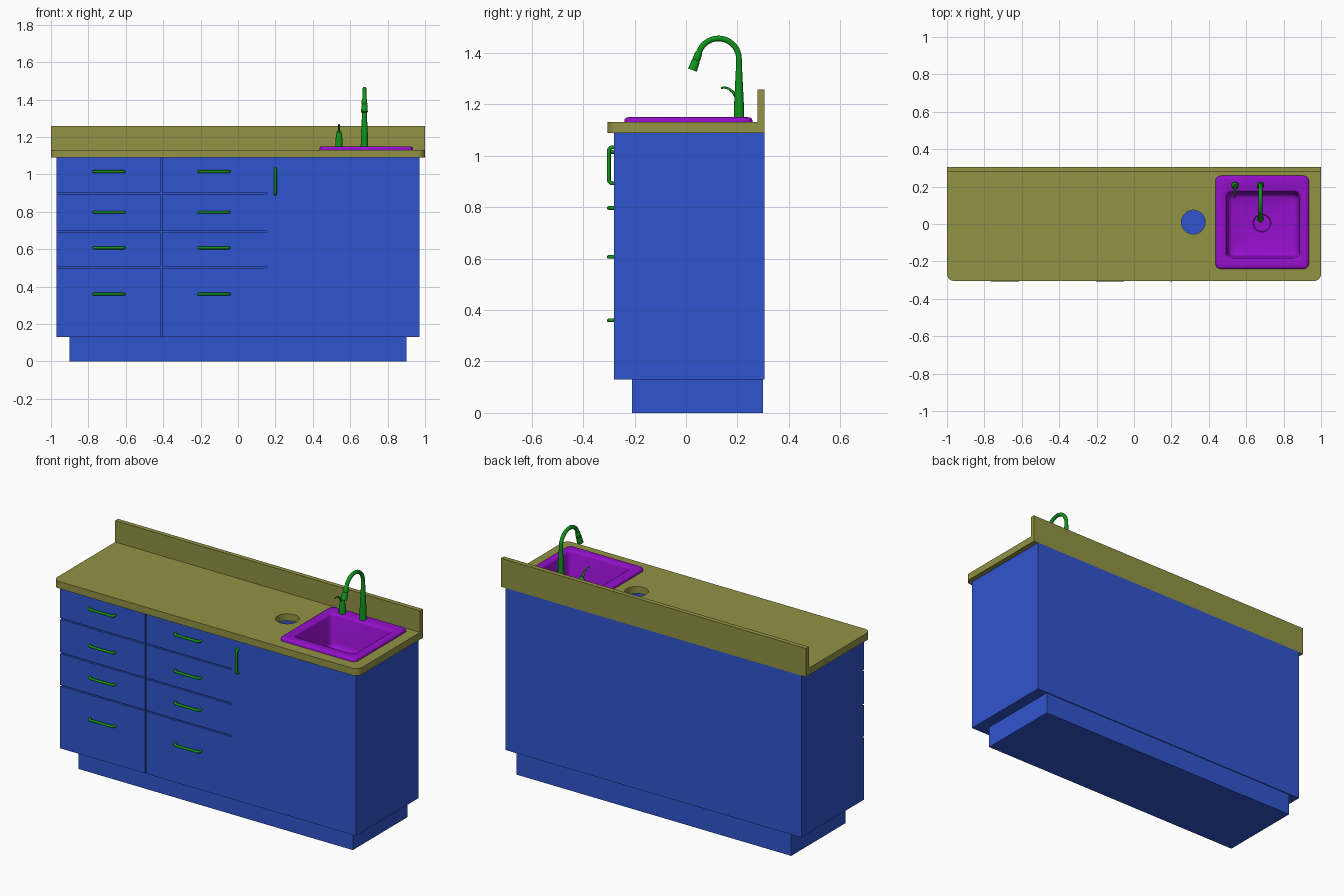
import bpy, bmesh, math
from math import sin, cos, pi

if "Cube" in bpy.data.objects:
    bpy.data.objects.remove(bpy.data.objects["Cube"])


def material(name, rgb):
    m = bpy.data.materials.new(name)
    m.diffuse_color = (*rgb, 1)
    m.use_nodes = True
    m.node_tree.nodes["Principled BSDF"].inputs["Base Color"].default_value = m.diffuse_color
    return m


BLUE = material("cabinet_blue", (0.03, 0.09, 0.62))
OLIVE = material("counter_olive", (0.29, 0.29, 0.06))
PURPLE = material("sink_purple", (0.3, 0.005, 0.6))
GREEN = material("metal_green", (0.005, 0.3, 0.01))


def link(name, data, mat):
    ob = bpy.data.objects.new(name, data)
    bpy.context.collection.objects.link(ob)
    data.materials.append(mat)
    return ob


def from_bmesh(name, bm, mat):
    bmesh.ops.recalc_face_normals(bm, faces=bm.faces)
    me = bpy.data.meshes.new(name)
    bm.to_mesh(me)
    bm.free()
    return link(name, me, mat)


def select(ob):
    bpy.ops.object.select_all(action='DESELECT')
    ob.select_set(True)
    bpy.context.view_layer.objects.active = ob


def box(name, x0, x1, y0, y1, z0, z1, mat, open_top=False):
    bm = bmesh.new()
    bmesh.ops.create_cube(bm, size=1)
    for v in bm.verts:
        v.co = ((x0 + x1) / 2 + v.co.x * (x1 - x0),
                (y0 + y1) / 2 + v.co.y * (y1 - y0),
                (z0 + z1) / 2 + v.co.z * (z1 - z0))
    if open_top:
        top = [f for f in bm.faces if f.calc_center_median().z > z1 - 1e-4]
        bmesh.ops.delete(bm, geom=top, context='FACES_ONLY')
    return from_bmesh(name, bm, mat)


def round_rect(cx, cy, hx, hy, r, n=6):
    corners = ((1, 1, 0), (-1, 1, 1), (-1, -1, 2), (1, -1, 3))
    return [(cx + sx * (hx - r) + r * cos((q + i / n) * pi / 2),
             cy + sy * (hy - r) + r * sin((q + i / n) * pi / 2))
            for sx, sy, q in corners for i in range(n + 1)]


def tube(name, points, radii, mat):
    cu = bpy.data.curves.new(name, 'CURVE')
    cu.dimensions = '3D'
    cu.bevel_depth = 1
    cu.bevel_resolution = 4
    cu.use_fill_caps = True
    sp = cu.splines.new('POLY')
    sp.points.add(len(points) - 1)
    for p, co, r in zip(sp.points, points, radii):
        p.co = (*co, 1)
        p.radius = r
    ob = link(name, cu, mat)
    select(ob)
    bpy.ops.object.convert(target='MESH')
    bpy.ops.object.shade_smooth_by_angle(angle=math.radians(40))
    return ob


# Cabinet: open-topped carcass, plinth, drawer fronts and door
FRONT, PANEL = -0.28, -0.268
box("carcass", -0.97, 0.97, PANEL, 0.306, 0.13, 1.09, BLUE, open_top=True)
box("plinth", -0.9, 0.9, -0.21, 0.30, 0, 0.13, BLUE)
rows = [0.13, 0.502, 0.694, 0.898, 1.09]
g = 0.004
for c, (x0, x1) in enumerate(((-0.97, -0.41 - g), (-0.41 + g, 0.155))):
    for r in range(4):
        z0 = rows[r] + (g if r else 0)
        z1 = rows[r + 1] - (g if r < 3 else 0)
        box(f"drawer_front_{c}_{r}", x0, x1, FRONT, PANEL, z0, z1, BLUE)
box("door_front", 0.155, 0.97, FRONT, PANEL, 0.13, 1.09, BLUE)


# Pull handles: bar with rounded bends into the front
def handle(name, x, z, half, vertical=False):
    prof = [(-half, FRONT + 0.004)]
    b = 0.014
    prof += [(-half + b - b * cos(a), -0.286 - b * sin(a))
             for a in (i * pi / 10 for i in range(6))]
    prof += [(-u, y) for u, y in reversed(prof)]
    pts = [(x, y, z + u) if vertical else (x + u, y, z) for u, y in prof]
    tube(name, pts, [0.0075] * len(pts), GREEN)


for c, x in enumerate((-0.69, -0.128)):
    for r, z in enumerate((0.36, 0.607, 0.797, 1.015)):
        handle(f"drawer_handle_{c}_{r}", x, z, 0.081)
handle("door_handle", 0.2, 0.963, 0.07, vertical=True)

# Countertop: filled outline with round waste hole and sink opening
r = 0.04
outline = [(1, 0.28), (-1, 0.28)]
outline += [(-1 + r - r * cos(a), -0.305 + r - r * sin(a)) for a in (i * pi / 16 for i in range(9))]
outline += [(1 - r + r * sin(a), -0.305 + r - r * cos(a)) for a in (i * pi / 16 for i in range(9))]
waste = [(0.317 + 0.064 * cos(i * pi / 20), 0.01 + 0.064 * sin(i * pi / 20)) for i in range(40)]
opening = round_rect(0.685, 0.008, 0.235, 0.235, 0.03)
cu = bpy.data.curves.new("countertop", 'CURVE')
cu.dimensions = '2D'
cu.fill_mode = 'BOTH'
cu.extrude = 0.021
for loop in (outline, waste, opening):
    sp = cu.splines.new('POLY')
    sp.points.add(len(loop) - 1)
    for p, (x, y) in zip(sp.points, loop):
        p.co = (x, y, 0, 1)
    sp.use_cyclic_u = True
top = link("countertop", cu, OLIVE)
top.location.z = 1.11
select(top)
bpy.ops.object.convert(target='MESH')
bpy.ops.object.shade_smooth_by_angle(angle=math.radians(30))
box("backsplash", -1, 1, 0.278, 0.305, 1.089, 1.258, OLIVE)

# Sink: rounded-rectangle rings lofted from rim to floor
rings = [  # cx, cy, half x, half y, corner radius, z
    (0.685, 0.009, 0.250, 0.249, 0.030, 1.128),
    (0.685, 0.009, 0.250, 0.249, 0.030, 1.138),
    (0.685, 0.009, 0.247, 0.246, 0.028, 1.145),
    (0.685, 0.009, 0.240, 0.239, 0.024, 1.149),
    (0.685, 0.009, 0.230, 0.229, 0.020, 1.150),
    (0.690, -0.005, 0.207, 0.187, 0.030, 1.150),
    (0.690, -0.005, 0.200, 0.180, 0.030, 1.147),
    (0.690, -0.005, 0.196, 0.176, 0.030, 1.138),
    (0.690, -0.005, 0.187, 0.167, 0.030, 0.985),
    (0.690, -0.005, 0.181, 0.161, 0.030, 0.967),
    (0.690, -0.005, 0.165, 0.145, 0.030, 0.960),
    (0.684, 0.005, 0.048, 0.048, 0.048, 0.957),
    (0.684, 0.005, 0.044, 0.044, 0.044, 0.950),
]
bm = bmesh.new()
loops = [[bm.verts.new((x, y, k[5])) for x, y in round_rect(*k[:5])] for k in rings]
for a, b in zip(loops, loops[1:]):
    for i in range(len(a)):
        j = (i + 1) % len(a)
        bm.faces.new((a[i], a[j], b[j], b[i]))
bm.faces.new(loops[-1])
bmesh.ops.remove_doubles(bm, verts=bm.verts, dist=1e-5)
sink = from_bmesh("sink", bm, PURPLE)
select(sink)
bpy.ops.object.shade_smooth_by_angle(angle=math.radians(50))

# Faucet: tapered column, swan neck and spray head
fx = 0.676
path = [(0.206, 1.145, 0.020), (0.206, 1.20, 0.019), (0.206, 1.30, 0.014), (0.206, 1.34, 0.012)]
path += [(0.126 + 0.08 * cos(a), 1.376 + 0.08 * sin(a), 0.011)
         for a in (math.radians(10 * i) for i in range(17))]
ey, ez = path[-1][:2]
for d, rad in ((0.004, 0.014), (0.03, 0.0155), (0.033, 0.014), (0.036, 0.016), (0.075, 0.018)):
    path.append((ey - 0.342 * d, ez - 0.94 * d, rad))
tube("faucet", [(fx, y, z) for y, z, _ in path], [p[2] for p in path], GREEN)

# Mixer control: tapered post with a thin curved lever
hx = 0.54
post = [(1.145, 0.020), (1.18, 0.019), (1.215, 0.015), (1.228, 0.012), (1.236, 0.006)]
tube("mixer_post", [(hx, 0.206, z) for z, _ in post], [p[1] for p in post], GREEN)
lever = [(0.204, 1.218, 0.007), (0.192, 1.233, 0.006), (0.180, 1.250, 0.005),
         (0.166, 1.261, 0.0045), (0.150, 1.266, 0.004), (0.136, 1.263, 0.004)]
tube("mixer_lever", [(hx, y, z) for y, z, _ in lever], [p[2] for p in lever], GREEN)
